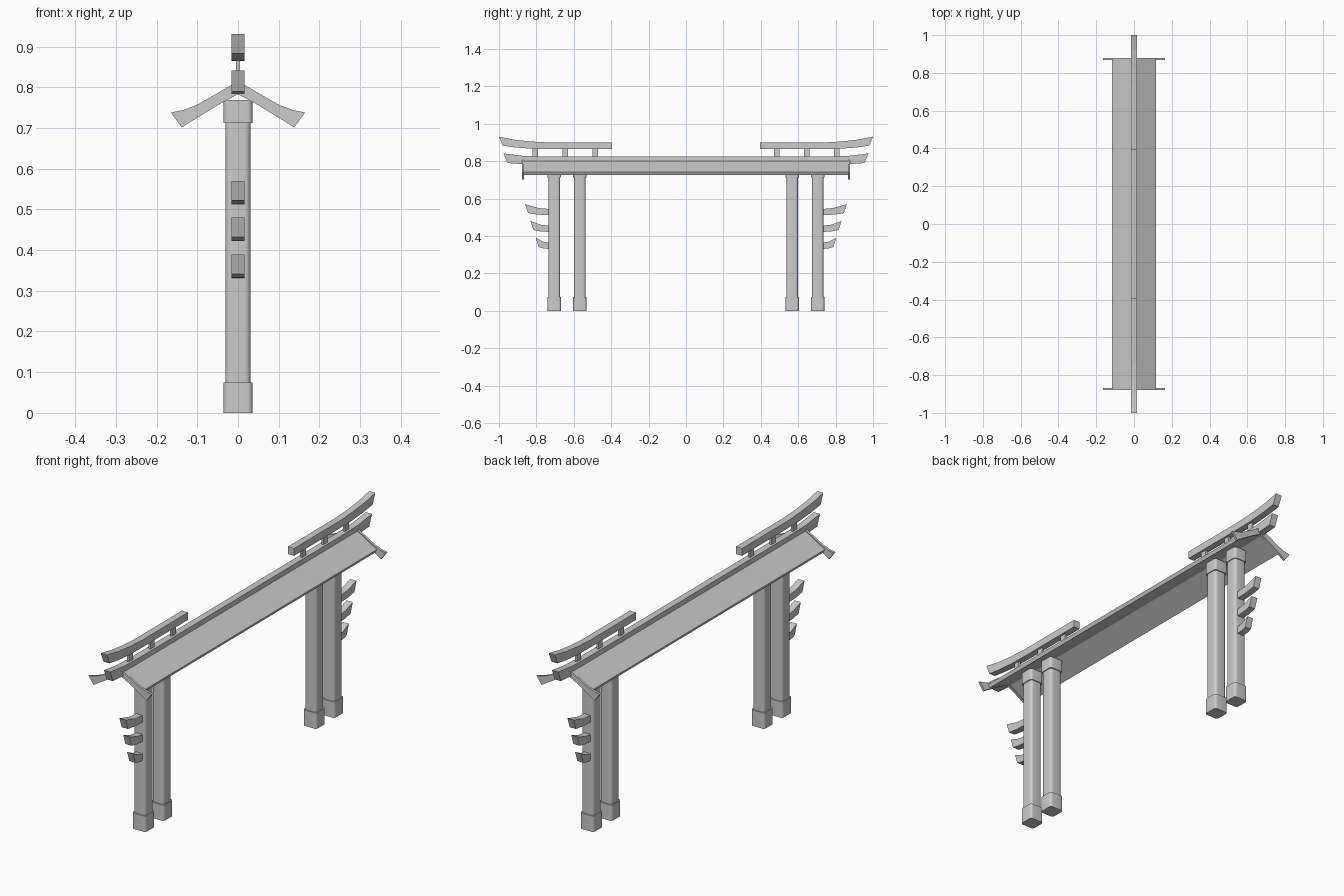
import bpy, bmesh

if "Cube" in bpy.data.objects:
    bpy.data.objects.remove(bpy.data.objects["Cube"])


def prism(name, pts, axis, lo, hi):
    """Extrude a closed 2D outline along 'x' (pts = y,z) or 'y' (pts = x,z)."""
    bm = bmesh.new()
    place = (lambda p, t: (t, p[0], p[1])) if axis == 'x' else (lambda p, t: (p[0], t, p[1]))
    a = [bm.verts.new(place(p, lo)) for p in pts]
    b = [bm.verts.new(place(p, hi)) for p in pts]
    bm.faces.new(a)
    bm.faces.new(b[::-1])
    n = len(pts)
    for i in range(n):
        bm.faces.new((a[i], b[i], b[(i + 1) % n], a[(i + 1) % n]))
    bmesh.ops.recalc_face_normals(bm, faces=bm.faces)
    mesh = bpy.data.meshes.new(name)
    bm.to_mesh(mesh)
    bm.free()
    ob = bpy.data.objects.new(name, mesh)
    bpy.context.collection.objects.link(ob)
    return ob


def rounded_post(name, y, z0, z1, half, radius):
    """Square post with rounded vertical corners."""
    bm = bmesh.new()
    bmesh.ops.create_cube(bm, size=1)
    for v in bm.verts:
        v.co = (v.co.x * 2 * half, y + v.co.y * 2 * half, z0 + (v.co.z + 0.5) * (z1 - z0))
    edges = [e for e in bm.edges if abs(e.verts[0].co.z - e.verts[1].co.z) > 1e-4]
    bmesh.ops.bevel(bm, geom=edges, offset=radius, segments=5, profile=0.5, affect='EDGES')
    mesh = bpy.data.meshes.new(name)
    bm.to_mesh(mesh)
    bm.free()
    ob = bpy.data.objects.new(name, mesh)
    bpy.context.collection.objects.link(ob)
    bpy.context.view_layer.objects.active = ob
    ob.select_set(True)
    bpy.ops.object.shade_smooth_by_angle()
    ob.select_set(False)


def mirrored(pts, s):
    return [(s * a, z) for a, z in pts]


W = 0.016  # half width of all beams

for s, side in ((-1, "front"), (1, "back")):
    # paired pillars with foot and cap
    for y, pos in ((0.704, "outer"), (0.568, "inner")):
        tag = f"{side}_{pos}"
        rounded_post(f"{tag}_pillar", s * y, 0.02, 0.75, 0.031, 0.014)
        rounded_post(f"{tag}_foot", s * y, 0, 0.075, 0.0355, 0.012)
        rounded_post(f"{tag}_cap", s * y, 0.712, 0.768, 0.0355, 0.012)

    # upswept brackets on the outer pillar
    for i, (tip, z) in enumerate(((0.86, 0.57), (0.832, 0.48), (0.803, 0.389))):
        m = (tip + 0.72) / 2
        outline = [(0.72, z - 0.027), (m, z - 0.02), (tip, z), (tip - 0.016, z - 0.048),
                   (m, z - 0.056), (0.72, z - 0.059)]
        prism(f"{side}_bracket_{i + 1}", mirrored(outline, s), 'x', -W, W)

    # split top beam, curving up at the outer end
    top = [(0.395, 0.9), (0.74, 0.9), (0.83, 0.905), (0.92, 0.915), (1.0, 0.931),
           (0.98, 0.883), (0.91, 0.873), (0.82, 0.866), (0.74, 0.865), (0.395, 0.865)]
    prism(f"{side}_top_beam", mirrored(top, s), 'x', -W, W)

    # short struts under the top beam
    for i, y in enumerate((0.485, 0.645, 0.805)):
        h = 0.015
        prism(f"{side}_strut_{i + 1}",
              mirrored([(y - h, 0.815), (y + h, 0.815), (y + h, 0.87), (y - h, 0.87)], s),
              'x', -0.005, 0.005)

    # curved gable board
    upper = [(0.165, 0.738), (0.135, 0.744), (0.1, 0.757), (0.06, 0.78)]
    lower = [(0.05, 0.756), (0.09, 0.731), (0.115, 0.716), (0.138, 0.701)]
    half = lower + upper
    board = [(0, 0.783)] + half + [(0, 0.815)] + mirrored(half[::-1], -1)
    prism(f"{side}_gable_board", board, 'y', s * 0.867, s * 0.878)

# ridge beam with upswept ends
run = [(0.75, 0.825), (0.87, 0.828), (0.975, 0.841), (0.955, 0.79), (0.87, 0.784), (0.75, 0.783)]
prism("ridge_beam", run + mirrored(run[::-1], -1), 'x', -W, W)

# two sloping roof slabs
for s, side in ((-1, "left"), (1, "right")):
    slab = [(0, 0.811), (0.117, 0.741), (0.109, 0.725), (0, 0.79)]
    prism(f"{side}_roof_slab", mirrored(slab, s), 'y', -0.87, 0.87)
